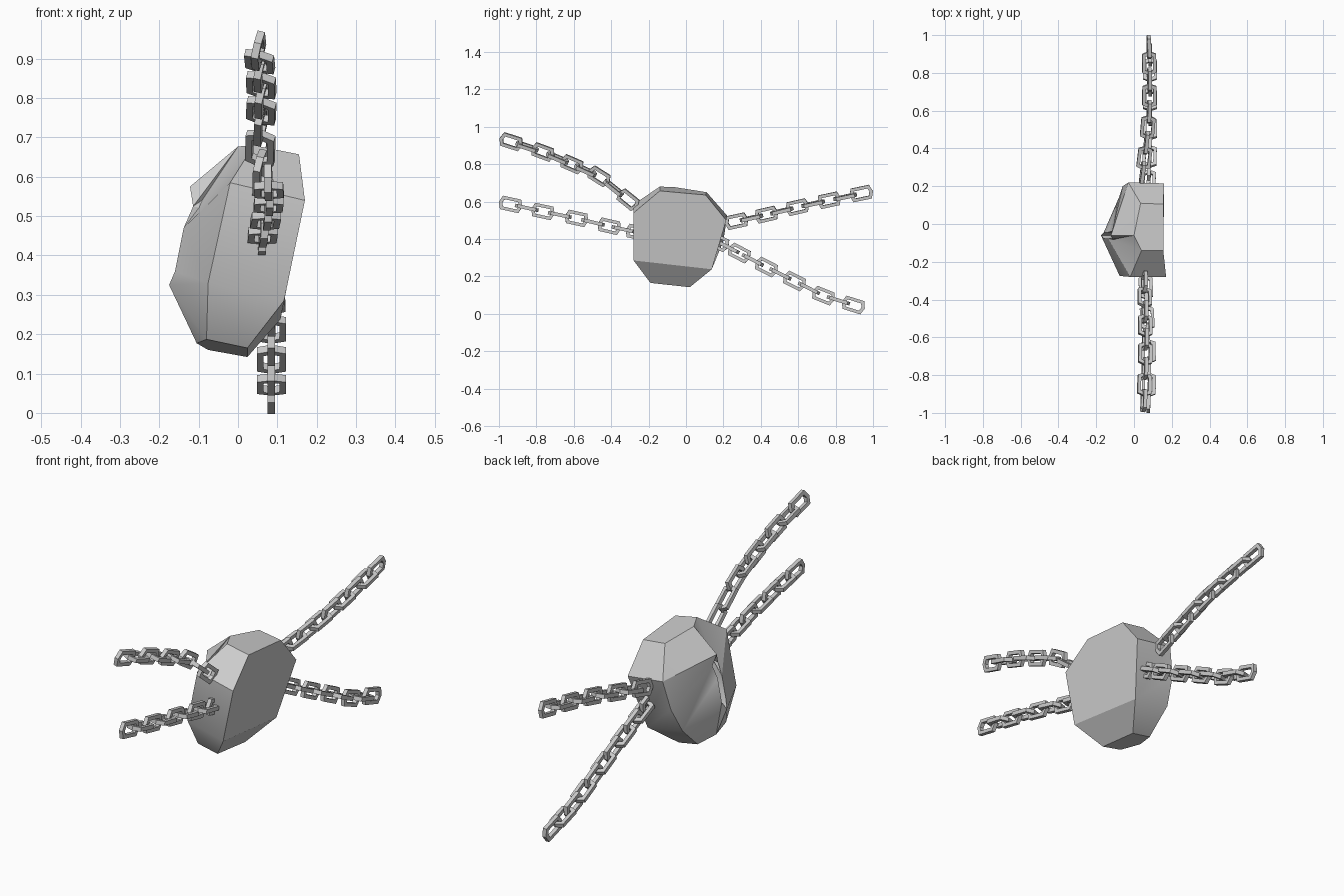
import bpy, bmesh, math
from mathutils import Vector, Matrix

if "Cube" in bpy.data.objects:
    bpy.data.objects.remove(bpy.data.objects["Cube"])


def make_object(name, bm, angle):
    bmesh.ops.recalc_face_normals(bm, faces=bm.faces)
    mesh = bpy.data.meshes.new(name)
    bm.to_mesh(mesh)
    bm.free()
    ob = bpy.data.objects.new(name, mesh)
    bpy.context.collection.objects.link(ob)
    if angle:
        bpy.ops.object.select_all(action='DESELECT')
        ob.select_set(True)
        bpy.context.view_layer.objects.active = ob
        bpy.ops.object.shade_smooth_by_angle(angle=math.radians(angle))
    return ob


# Faceted stone: each row is a flat-side corner, then the rim corners behind it
rows = [
    [(.17, -.28, .54), (-.02, -.28, .585)],
    [(.155, -.14, .657), (.04, -.14, .68), (.0, -.06, .677)],
    [(.155, .105, .635), (.035, .11, .65)],
    [(.16, .215, .50), (-.03, .22, .525), (-.06, .20, .39)],
    [(.108, .138, .238), (-.08, .14, .27)],
    [(.024, .02, .142), (-.076, .02, .16), (-.105, -.08, .177)],
    [(.024, -.19, .165), (-.08, -.19, .187)],
    [(.117, -.28, .285), (-.076, -.275, .33)],
]
bm = bmesh.new()
v = [[bm.verts.new(p) for p in row] for row in rows]
flat = [r[0] for r in v]
rim = [p for r in v for p in r[1:]]
bm.faces.new(flat[:5] + flat[7:])
bm.faces.new([flat[4], flat[5], flat[6], flat[7]])
for i, r in enumerate(v):
    nxt = v[(i + 1) % len(v)]
    bm.faces.new(r + [nxt[1], nxt[0]])

# Vertical slit on the domed side: lip loop, then recessed floor
side = [(-.114, .022, .525), (-.138, .016, .47), (-.16, .016, .36)]
lip = ([(-.122, -.06, .575)] + [(x, -.06 + w, z) for x, w, z in side]
       + [(-.175, -.06, .325)] + [(x, -.06 - w, z) for x, w, z in reversed(side)])
slit = [bm.verts.new(p) for p in lip]
floor = [bm.verts.new((x + .05, y, .45 + (z - .45) * .85)) for x, y, z in lip]
n = len(slit)
for i in range(n):
    j = (i + 1) % n
    bm.faces.new((slit[i], slit[j], floor[j], floor[i]))
for i in range(1, n // 2):
    quad = [floor[i - 1], floor[i], floor[-i], floor[(1 - i) % n]]
    bm.faces.new(list(dict.fromkeys(quad)))
bm.faces.new((floor[3], floor[4], floor[5]))

# Dome between rim and slit, always taking the shorter diagonal
start = rim.index(v[1][2])
rim = rim[start:] + rim[:start]
m = len(rim)
a = b = 0
while a < m or b < n:
    ra, rb = rim[a % m], slit[b % n]
    na, nb = rim[(a + 1) % m], slit[(b + 1) % n]
    if b == n or (a < m and (na.co - rb.co).length < (nb.co - ra.co).length + .06):
        bm.faces.new((ra, na, rb))
        a += 1
    else:
        bm.faces.new((ra, nb, rb))
        b += 1
make_object("stone", bm, 32)


# Angular chain link, square in section
def add_link(bm, matrix):
    def hexagon(tip, length, width):
        return [(-tip, 0), (-length, width), (length, width),
                (tip, 0), (length, -width), (-length, -width)]
    outer, inner = hexagon(.064, .050, .037), hexagon(.045, .037, .020)
    t = .0095
    rings = [[bm.verts.new(matrix @ Vector((x, y, z))) for x, y in ring]
             for ring, z in ((outer, t), (inner, t), (inner, -t), (outer, -t))]
    for k in range(4):
        p, q = rings[k], rings[(k + 1) % 4]
        for i in range(6):
            j = (i + 1) % 6
            bm.faces.new((p[i], p[j], q[j], q[i]))


# Chains follow the centres of every second link; the rest sit halfway
def chain(name, pts, roll):
    pts = [Vector(p) for p in pts]
    centres = []
    for p, q in zip(pts, pts[1:]):
        centres += [p, (p + q) / 2]
    centres.append(pts[-1])
    bm = bmesh.new()
    last = len(centres) - 1
    for i, c in enumerate(centres):
        d = (centres[min(i + 1, last)] - centres[max(i - 1, 0)]).normalized()
        side_dir = Vector((1, 0, 0))
        up = side_dir.cross(d).normalized()
        side_dir = d.cross(up)
        rot = Matrix((d, up, side_dir)).transposed().to_4x4()
        turn = Matrix.Rotation(math.radians(roll + 90 * (i % 2)), 4, 'X')
        add_link(bm, Matrix.Translation(c) @ rot @ turn)
    make_object(name, bm, 0)


chain("upper_front_chain", [(.052, -.935, .92), (.058, -.765, .865), (.06, -.61, .80),
                            (.058, -.465, .735), (.055, -.31, .61)], 14)
chain("lower_front_chain", [(.077, -.938, .585), (.08, -.765, .547), (.075, -.585, .51),
                            (.065, -.41, .468), (.06, -.26, .435)], 0)
chain("upper_back_chain", [(.079, .937, .643), (.082, .765, .607), (.08, .595, .57),
                           (.065, .43, .53), (.045, .27, .495)], -5)
chain("lower_back_chain", [(.085, .895, .047), (.085, .735, .097), (.085, .58, .175),
                           (.085, .43, .25), (.08, .285, .325), (.075, .17, .385)], 0)
